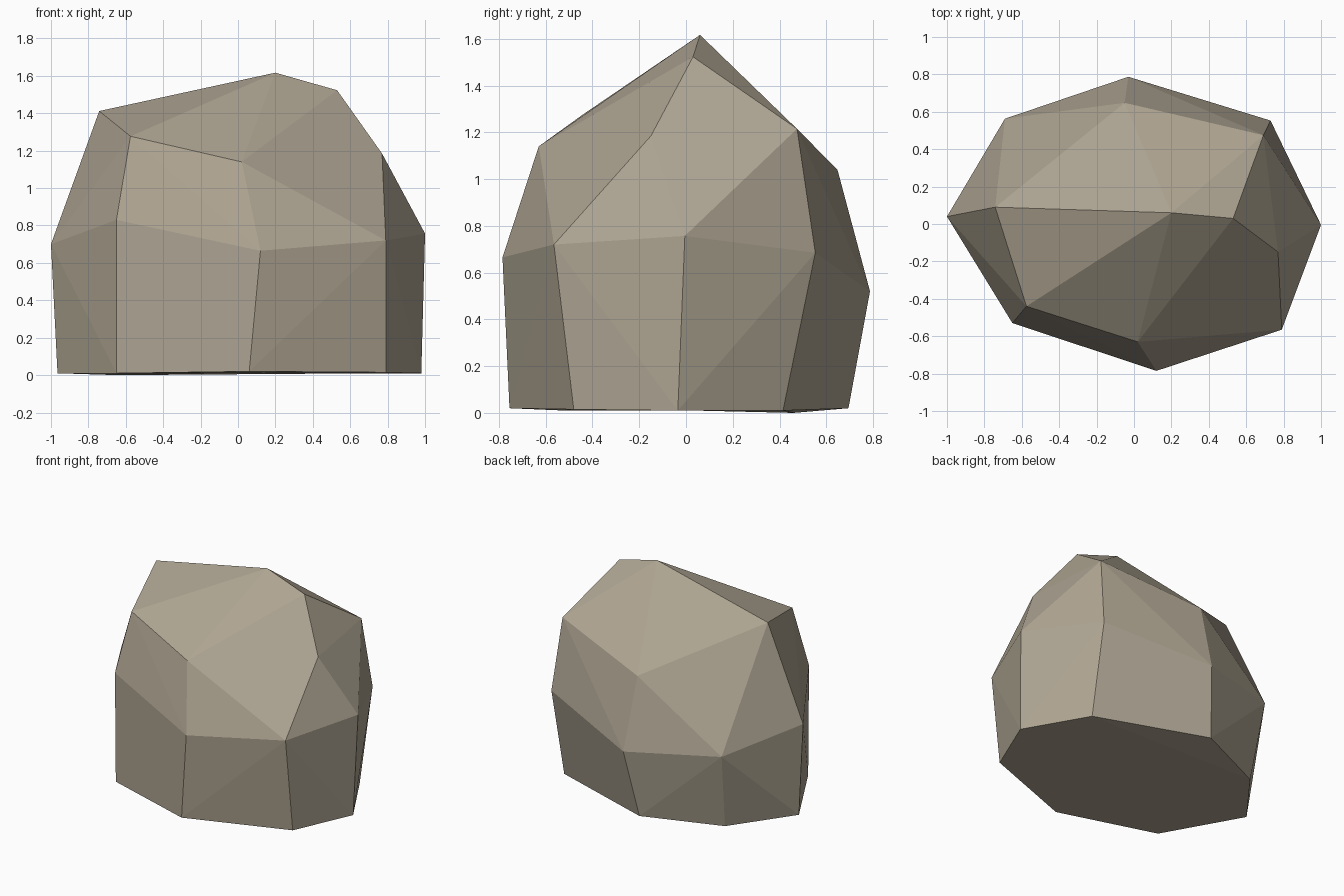
import bpy
import bmesh

if "Cube" in bpy.data.objects:
    bpy.data.objects.remove(bpy.data.objects["Cube"])

# Eight-sided boulder: rings of corner points, skinned with a convex hull
base_ring = [(-0.965, 0.04, 0.01), (-0.65, -0.52, 0.01), (0.06, -0.755, 0.02), (0.79, -0.48, 0.015),
             (0.98, -0.035, 0.01), (0.72, 0.415, 0.01), (-0.10, 0.695, 0.02), (-0.645, 0.46, 0.0)]
girth_ring = [(-1.0, 0.04, 0.70), (-0.65, -0.53, 0.83), (0.12, -0.785, 0.665), (0.79, -0.565, 0.72),
              (1.0, -0.005, 0.757), (0.73, 0.553, 0.685), (-0.03, 0.787, 0.52), (-0.69, 0.563, 0.57)]
shoulder_ring = [(-0.742, 0.09, 1.412), (-0.575, -0.44, 1.277), (0.02, -0.63, 1.14),
                 (0.77, -0.15, 1.185), (0.692, 0.475, 1.215), (-0.05, 0.648, 1.04)]
crest = [(0.20, 0.06, 1.617), (0.53, 0.03, 1.523)]

bm = bmesh.new()
for point in base_ring + girth_ring + shoulder_ring + crest:
    bm.verts.new(point)
bmesh.ops.convex_hull(bm, input=bm.verts[:])
loose = [v for v in bm.verts if not v.link_faces]
bmesh.ops.delete(bm, geom=loose, context='VERTS')

# Merge the nearly flat triangles into clean facets
bmesh.ops.dissolve_limit(bm, angle_limit=0.03, verts=bm.verts[:], edges=bm.edges[:])
bmesh.ops.recalc_face_normals(bm, faces=bm.faces[:])

mesh = bpy.data.meshes.new("boulder")
bm.to_mesh(mesh)
bm.free()

# Single warm grey stone colour, flat shaded
stone = bpy.data.materials.new("warm_grey_stone")
stone.diffuse_color = (0.42, 0.37, 0.285, 1.0)
stone.use_nodes = True
stone.node_tree.nodes["Principled BSDF"].inputs["Base Color"].default_value = stone.diffuse_color
mesh.materials.append(stone)

boulder = bpy.data.objects.new("boulder", mesh)
bpy.context.collection.objects.link(boulder)
